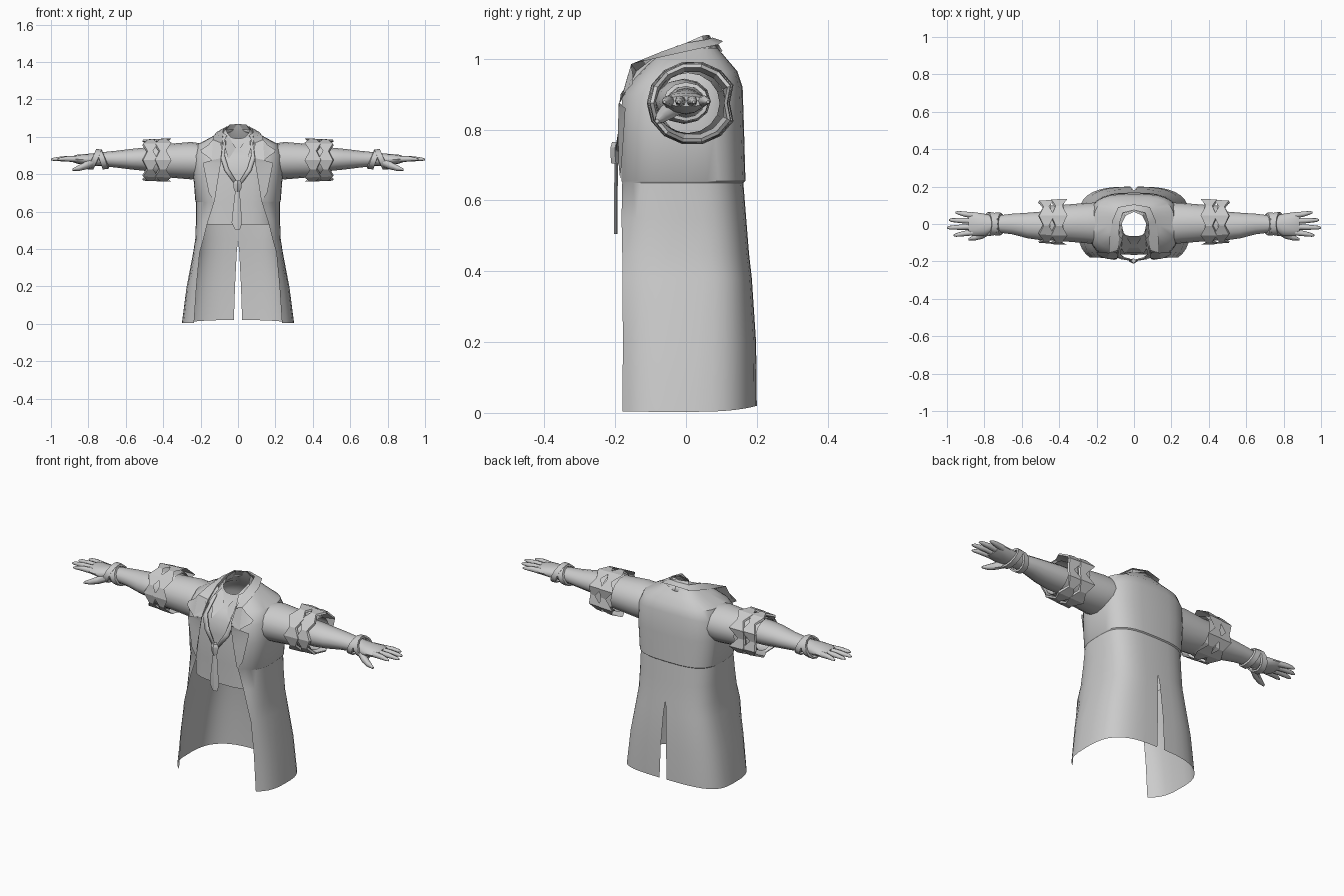
import bpy, math
from math import sin, cos, pi


def grid(name, rows, closed=False, cap=False, mirror=True, thick=0, angle=35):
    """Skin a list of equal-length point rows into one surface."""
    n = len(rows[0])
    verts = [p for r in rows for p in r]
    faces = []
    for i in range(len(rows) - 1):
        for j in range(n if closed else n - 1):
            k = (j + 1) % n
            faces.append((i*n + j, i*n + k, (i+1)*n + k, (i+1)*n + j))
    if cap:
        faces.append(tuple(range(len(verts) - n, len(verts))))
        faces.append(tuple(reversed(range(n))))
    me = bpy.data.meshes.new(name)
    me.from_pydata(verts, [], faces)
    ob = bpy.data.objects.new(name, me)
    bpy.context.collection.objects.link(ob)
    bpy.ops.object.select_all(action='DESELECT')
    ob.select_set(True)
    bpy.context.view_layer.objects.active = ob
    bpy.ops.object.shade_smooth_by_angle(angle=math.radians(angle))
    if thick:
        s = ob.modifiers.new("thickness", 'SOLIDIFY')
        s.thickness, s.offset = thick, 0
    if mirror:
        m = ob.modifiers.new("mirror", 'MIRROR')
        m.merge_threshold = 0.0005
    return ob


def half_ring(zf, zs, zb, w, yf, yb, f, g=0, n=14, p=0.65):
    """Half of a rounded body section, from front edge x=f to the back centre x=g."""
    a0 = math.asin((f / w) ** (1 / p))
    edge = cos(a0) ** p
    pts = []
    for i in range(n + 1):
        a = a0 + (pi - a0) * i / n
        c = cos(a)
        x = max(w * max(sin(a), 0) ** p, g) if i < n else g
        y = yf / edge * c ** p if c > 0 else yb * (-c) ** p
        z = zs + ((zf if c > 0 else zb) - zs) * c * c
        pts.append((x, y, z))
    return pts


def limb(name, secs, n=12, cap=True):
    """Tube along x; each section is x, centre y, centre z, radius y, radius z."""
    grid(name, [[(x, y + ry*cos(2*pi*k/n), z + rz*sin(2*pi*k/n)) for k in range(n)]
                for x, y, z, ry, rz in secs], closed=True, cap=cap, angle=50)


# Long coat, open in front, with a vent in the back
grid("coat_body", [half_ring(*r) for r in [
    (.005, .003, .02, .300, -.18, .20, .235, .022),
    (.20, .20, .20, .275, -.178, .198, .222, .016),
    (.38, .38, .38, .240, -.18, .186, .205, .007),
    (.45, .45, .45, .229, -.18, .178, .185),
    (.55, .55, .55, .225, -.182, .17, .16),
    (.65, .65, .65, .224, -.18, .162, .127),
    (.655, .655, .655, .228, -.182, .168, .126),
    (.80, .80, .80, .240, -.185, .164, .105),
    (.90, .90, .92, .238, -.18, .16, .09),
    (.95, .96, .965, .215, -.14, .145, .08),
    (.98, 1.0, 1.0, .140, -.11, .115, .07),
    (1.0, 1.03, 1.03, .090, -.08, .09, .06)]])

# Shirt with an open neck
grid("shirt", [half_ring(*r) for r in [
    (.53, .53, .53, .205, -.160, .150, 0),
    (.65, .65, .65, .205, -.160, .148, 0),
    (.80, .80, .80, .215, -.165, .148, 0),
    (.88, .90, .90, .210, -.155, .145, 0),
    (.92, .95, .95, .180, -.125, .125, 0),
    (.95, .99, .99, .100, -.090, .09, 0),
    (.99, 1.04, 1.065, .066, -.065, .065, 0)]])
grid("shirt_collar", [
    [(0, .065, 1.068), (.045, .045, 1.065), (.066, 0, 1.045), (.055, -.05, 1.01), (.012, -.11, .94)],
    [(0, .09, 1.03), (.07, .065, 1.02), (.09, -.02, 1.005), (.08, -.11, .97), (.05, -.16, .88)]])

# Coat collar and notched lapel
grid("coat_collar", [
    [(0, .10, 1.02), (.07, .075, 1.015), (.085, 0, 1.01), (.08, -.07, .985), (.085, -.145, .93), (.092, -.182, .885)],
    [(0, .075, 1.06), (.06, .06, 1.055), (.078, 0, 1.045), (.08, -.07, 1.02), (.085, -.14, .965), (.088, -.185, .90)],
    [(0, .105, 1.05), (.085, .09, 1.04), (.115, .02, 1.025), (.13, -.07, 1.005), (.135, -.155, .985), (.145, -.187, .875)]])
grid("collar_tip", [
    [(.09, -.15, .965), (.09, -.187, .885)],
    [(.135, -.155, .985), (.14, -.187, .875)],
    [(.16, -.15, .955), (.165, -.18, .895)],
    [(.20, -.15, .93), (.195, -.165, .915)]], angle=20)
grid("lapel", [
    [(.124, -.186, .66), (.118, -.19, .70), (.105, -.192, .78), (.092, -.191, .86), (.09, -.189, .885)],
    [(.130, -.186, .66), (.156, -.182, .70), (.172, -.176, .78), (.188, -.171, .86), (.14, -.187, .875)]])

# Sleeves with two rolled, jagged cuff bands
limb("sleeve", [(.17, 0, .87, .115, .09), (.25, .005, .872, .108, .10),
                (.37, .005, .872, .098, .09), (.49, .005, .875, .09, .085)], 16, cap=False)
for i, (x0, x1, grow) in enumerate([(.355, .435, .006), (.425, .50, 0)]):
    n = 14
    rows = []
    for x, r, zig in [(x0 + .02, .092, 0), (x1, .105, .012), (x1 - .005, .115, .012), (x0 + .015, .118, -.014)]:
        row = []
        for k in range(n):
            a = 2 * pi * k / n
            notch = .82 if k == 0 and r > .1 else 1
            row.append((x + zig * (1 if k % 2 else -1) + (.02 if notch < 1 else 0),
                        .018 + (r + grow) * notch * 1.04 * cos(a), .875 + (r + grow*.5) * .98 * sin(a)))
        rows.append(row)
    grid("cuff_band_%d" % (i + 1), rows, closed=True, angle=20)

# Forearms and hands
limb("forearm", [(.38, -.005, .88, .075, .064), (.50, -.01, .88, .076, .062), (.57, -.008, .88, .068, .055),
                 (.65, 0, .88, .055, .045), (.73, 0, .88, .045, .037)])
limb("palm", [(.70, 0, .88, .046, .038), (.76, 0, .878, .046, .035), (.80, -.005, .877, .060, .032),
              (.86, 0, .88, .064, .024), (.885, 0, .88, .058, .015)])
for nm, y, tip in [("index", -.045, .965), ("middle", -.015, 1.0), ("ring", .016, .99), ("little", .046, .955)]:
    limb(nm + "_finger", [(.86, y, .88, .016, .016), ((.86 + tip) / 2, y * 1.15, .882, .014, .014),
                          (tip - .015, y * 1.3, .88, .010, .009), (tip, y * 1.35, .878, .004, .004)], 8)
limb("thumb", [(.765, -.025, .868, .028, .026), (.81, -.055, .848, .024, .022),
               (.85, -.072, .833, .016, .016), (.885, -.082, .824, .006, .006)], 8)

# Wrist wraps: two slanted bands
for i, (xc, slant, r) in enumerate([(.725, .018, .054), (.765, -.022, .056)]):
    n = 12
    grid("wrist_wrap_%d" % (i + 1), [[(xc + dx + slant * sin(2*pi*k/n), (r + dr) * cos(2*pi*k/n),
                                       .879 + (r + dr) * .86 * sin(2*pi*k/n)) for k in range(n)]
                                     for dx, dr in [(-.018, -.004), (-.014, .006), (.016, .008), (.018, -.004)]],
         closed=True)

# Loose necktie: loop, knot and hanging tail
grid("tie_loop", [
    [(0, .085, 1.045), (.07, .055, 1.035), (.085, -.02, 1.02), (.065, -.10, .975), (.072, -.165, .90), (.05, -.182, .83), (.004, -.194, .755)],
    [(0, .10, 1.02), (.085, .07, 1.01), (.10, -.03, .995), (.09, -.12, .955), (.092, -.175, .885), (.072, -.184, .82), (.014, -.194, .74)]],
    thick=.008)


def slab(name, secs, t):
    grid(name, [[(cx - w, y, z), (cx, y - t, z), (cx + w, y, z), (cx, y + t, z)]
                for cx, y, z, w in secs], closed=True, cap=True, mirror=False, angle=20)


slab("tie_knot", [(-.003, -.196, .765, .014), (-.003, -.2, .75, .023), (-.003, -.2, .725, .021), (-.003, -.198, .705, .012)], .013)
slab("tie_tail", [(-.003, -.197, .71, .012), (-.005, -.198, .62, .021), (-.006, -.198, .54, .028), (-.003, -.198, .505, .014)], .005)
